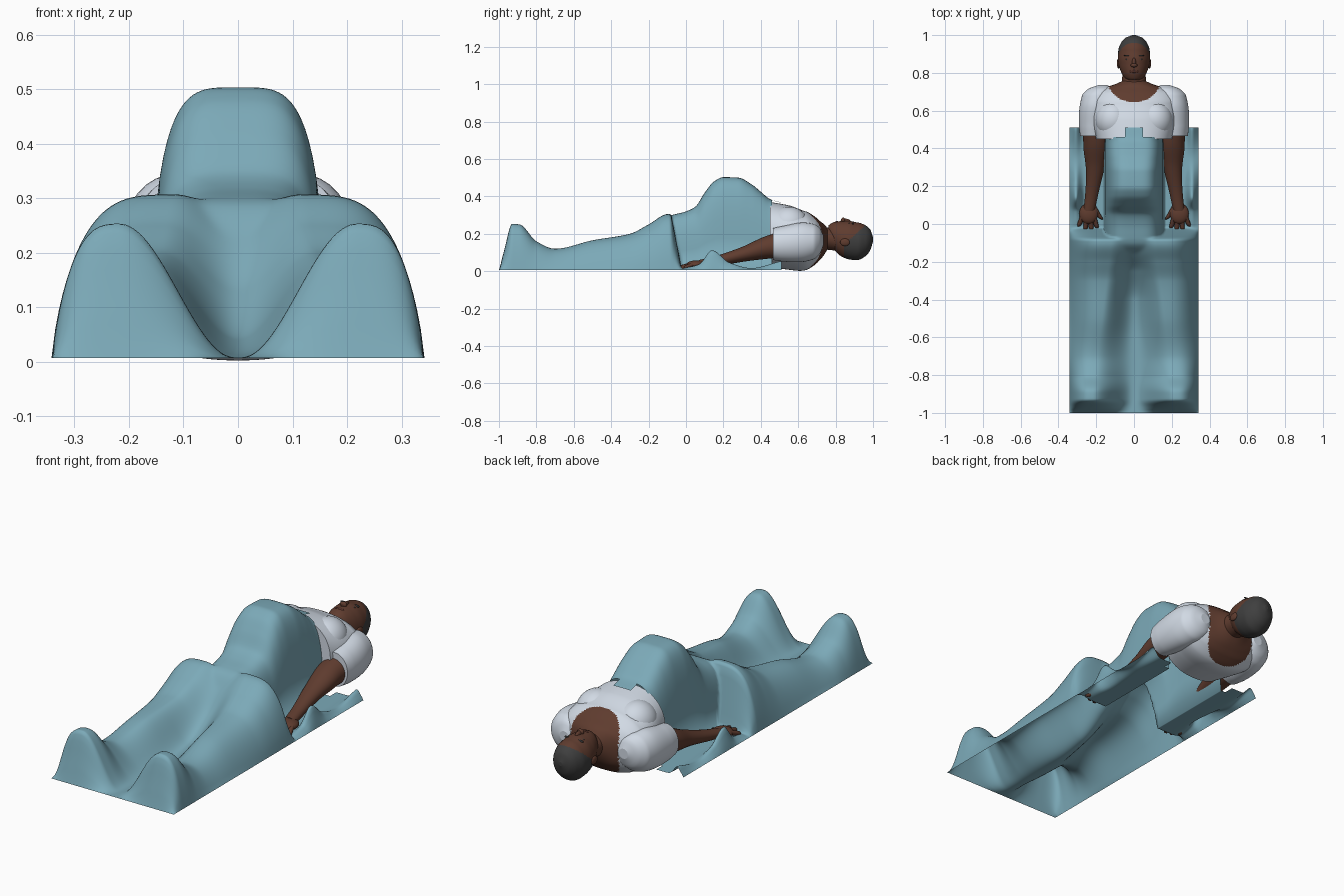
import bpy, bmesh, math
from mathutils import Vector

cube = bpy.data.objects.get("Cube")
if cube:
    bpy.data.objects.remove(cube, do_unlink=True)


def material(name, r, g, b):
    mat = bpy.data.materials.new(name)
    mat.use_nodes = True
    mat.diffuse_color = (r, g, b, 1)
    shader = next(n for n in mat.node_tree.nodes if n.type == 'BSDF_PRINCIPLED')
    shader.inputs["Base Color"].default_value = (r, g, b, 1)
    shader.inputs["Roughness"].default_value = 0.8
    return mat


TEAL = material("blanket teal", .2, .4, .48)
WHITE = material("shirt white", .64, .7, .78)
SKIN = material("brown skin", .115, .045, .028)
HAIR = material("dark grey hair", .05, .05, .05)
LIPS = material("dark lips", .08, .028, .02)


def curve(keys):
    """Smooth monotone interpolation through (position, value) keys."""
    xs, vs = zip(*keys)
    slopes = [(vs[i + 1] - vs[i]) / (xs[i + 1] - xs[i]) for i in range(len(xs) - 1)]
    tangents = [slopes[0]]
    for a, b in zip(slopes, slopes[1:]):
        tangents.append(2 * a * b / (a + b) if a * b > 0 else 0)
    tangents.append(slopes[-1])

    def value(x):
        x = min(max(x, xs[0]), xs[-1])
        i = max(k for k in range(len(slopes)) if xs[k] <= x)
        span = xs[i + 1] - xs[i]
        t = (x - xs[i]) / span
        step = t * t * (3 - 2 * t)
        bend = t * (1 - t) * span
        return (vs[i] + (vs[i + 1] - vs[i]) * step
                + bend * ((1 - t) * tangents[i] - t * tangents[i + 1]))
    return value


def finish(name, bm, mats, rule=None):
    bmesh.ops.recalc_face_normals(bm, faces=bm.faces)
    for face in bm.faces:
        face.smooth = len(face.verts) < 5
        if rule:
            face.material_index = rule(face.calc_center_median())
    mesh = bpy.data.meshes.new(name)
    bm.to_mesh(mesh)
    bm.free()
    for mat in mats:
        mesh.materials.append(mat)
    obj = bpy.data.objects.new(name, mesh)
    bpy.context.collection.objects.link(obj)
    return obj


def loft(name, rings, mats, rule=None, steps=24, sides=32, power=1.0):
    """Body running along y; each ring is (y, x, z, half width, half height)."""
    ys = [r[0] for r in rings]
    tracks = [curve([(r[0], r[k]) for r in rings]) for k in range(1, 5)]
    bm = bmesh.new()
    loops = []
    for i in range(steps + 1):
        y = ys[0] + (ys[-1] - ys[0]) * i / steps
        x, z, w, h = [track(y) for track in tracks]
        loop = []
        for j in range(sides):
            a = math.tau * j / sides
            c, s = math.cos(a), math.sin(a)
            loop.append(bm.verts.new((x + w * math.copysign(abs(c) ** power, c), y,
                                      z + h * math.copysign(abs(s) ** power, s))))
        loops.append(loop)
    for a, b in zip(loops, loops[1:]):
        for j in range(sides):
            k = (j + 1) % sides
            bm.faces.new((a[j], a[k], b[k], b[j]))
    bm.faces.new(loops[0])
    bm.faces.new(loops[-1])
    return finish(name, bm, mats, rule)


def blob(name, centre, size, mat):
    bm = bmesh.new()
    bmesh.ops.create_uvsphere(bm, u_segments=24, v_segments=14, radius=1)
    for v in bm.verts:
        v.co = Vector([c + s * p for c, s, p in zip(centre, size, v.co)])
    return finish(name, bm, [mat])


# Blanket draped over feet, legs, hips and belly
EDGE, BELLY = .342, .16
leg_top = curve([(-1, 0), (-.97, .12), (-.93, .253), (-.89, .25), (-.8, .16), (-.7, .12),
                 (-.5, .165), (-.3, .2), (-.2, .25), (-.1, .305), (0, .31)])
leg_centre = curve([(-1, .22), (-.85, .215), (-.5, .17), (-.1, .12)])
valley = curve([(-1, 0), (-.6, .01), (-.4, .04), (-.25, .13), (-.15, .23), (-.05, .29)])
hip_end = curve([(-.08, 1), (-.02, 0)])
fullness = curve([(-1, 3), (-.85, 3), (-.6, 2.5), (-.1, 3.5)])
belly_top = curve([(-.3, 0), (-.2, .15), (-.1, .29), (0, .32), (.05, .345), (.1, .42),
                   (.15, .48), (.2, .503), (.28, .5), (.35, .465), (.4, .425), (.45, .385), (.51, .367)])
side_fold = curve([(-.06, 0), (0, .012), (.07, .03), (.14, .105), (.23, .04), (.35, .01), (.5, .045)])


def drape(x, y):
    x = abs(x)
    c, top, low = leg_centre(y), leg_top(y), valley(y)
    if x < c:
        leg = low + (top - low) * (1 + math.cos(math.pi * (c - x) / c)) / 2
    else:
        p = fullness(y)
        t = min((x - c) / (EDGE - c), 1)
        leg = top * (1 - t ** p) ** (1.6 - p / 4)
    leg *= hip_end(y)
    belly = belly_top(y) * max(0, 1 - (x / BELLY) ** 4) ** .38
    fold = side_fold(y) * math.exp(-((x - .307) / .025) ** 2)
    if x > EDGE - .001:
        fold = 0
    return max((leg + belly + math.hypot(leg - belly, .012)) / 2, .007 + fold)


bm = bmesh.new()
cols, rows, head_end = 100, 180, .51
grid = []
for j in range(rows + 1):
    y = -1 + (1 + head_end) * j / rows
    xs = [EDGE * (2 * i / cols - 1) for i in range(cols + 1)]
    grid.append([bm.verts.new((x, y, drape(x, y))) for x in xs])
for a, b in zip(grid, grid[1:]):
    for i in range(cols):
        x, y = abs(a[i].co.x + a[i + 1].co.x) / 2, b[i].co.y
        # hem notches either side of the centre tab
        if y > .46 and .045 < x < .19:
            continue
        bm.faces.new((a[i], a[i + 1], b[i + 1], b[i]))
finish("blanket", bm, [TEAL])


# Shirt with a scooped neckline showing skin
def neckline(p):
    return int((p.x / .135) ** 2 + ((p.y - .75) / .105) ** 2 < 1)


loft("shirt_torso", [(.45, 0, .195, .2, .175), (.55, 0, .18, .225, .172), (.64, 0, .163, .235, .157),
                     (.69, 0, .163, .215, .128), (.72, 0, .165, .16, .1), (.74, 0, .17, .1, .08),
                     (.76, 0, .175, .055, .05)],
     [WHITE, SKIN], neckline, steps=90, sides=128, power=.88)

for side, tag in ((1, "left"), (-1, "right")):
    blob(tag + "_bust", (side * .11, .55, .25), (.095, .105, .095), WHITE)
    loft(tag + "_sleeve", [(.465, side * .215, .145, .07, .085), (.52, side * .213, .147, .078, .095),
                           (.62, side * .203, .155, .085, .105), (.68, side * .19, .158, .085, .095),
                           (.715, side * .175, .162, .068, .07), (.735, side * .165, .165, .025, .025)],
         [WHITE, SKIN], neckline, steps=48, sides=64)

    # Arm and hand
    loft(tag + "_arm", [(.07, side * .238, .038, .03, .022), (.15, side * .225, .052, .034, .027),
                        (.3, side * .206, .09, .049, .04), (.42, side * .202, .125, .066, .06),
                        (.52, side * .212, .145, .066, .07)], [SKIN])
    blob(tag + "_palm", (side * .24, .055, .034), (.05, .055, .024), SKIN)
    fingers = {"index": (.212, .025, .195, -.022), "middle": (.23, .02, .225, -.038),
               "ring": (.252, .02, .258, -.034), "little": (.272, .03, .293, -.012),
               "thumb": (.215, .085, .17, .025)}
    for finger, (x0, y0, x1, y1) in fingers.items():
        bend = x0 + (x1 - x0) * .8
        loft(tag + "_" + finger, [(y1, side * x1, .018, .005, .005),
                                  (y1 + .01, side * bend, .02, .012, .013),
                                  (y0 + .01, side * x0, .036, .014, .013)],
             [SKIN], steps=8, sides=12)

    # Paired face details
    blob(tag + "_ear", (side * .082, .85, .155), (.009, .026, .02), SKIN)
    blob(tag + "_eye", (side * .032, .872, .2555), (.012, .005, .004), HAIR)
    blob(tag + "_brow", (side * .034, .892, .255), (.02, .004, .006), HAIR)


# Neck and head, with hair over the crown and back
def hairline(p):
    return int(p.y > .845 and p.z < .165 + (p.y - .87) * .9)


loft("neck", [(.68, 0, .165, .085, .075), (.75, 0, .175, .064, .06), (.83, 0, .165, .06, .06)], [SKIN])
loft("head", [(.762, 0, .215, .03, .03), (.775, 0, .2, .05, .055), (.8, 0, .185, .066, .08),
              (.84, 0, .171, .08, .097), (.88, 0, .165, .085, .103), (.92, 0, .16, .083, .1),
              (.96, 0, .163, .068, .082), (.985, 0, .167, .046, .055), (1, 0, .17, .008, .01)],
     [SKIN, HAIR], hairline, steps=80, sides=72)
blob("nose", (0, .853, .265), (.011, .028, .016), SKIN)
blob("nose_tip", (0, .84, .272), (.018, .011, .015), SKIN)
blob("lips", (0, .808, .258), (.025, .01, .011), LIPS)
blob("chin", (0, .787, .24), (.028, .018, .017), SKIN)
